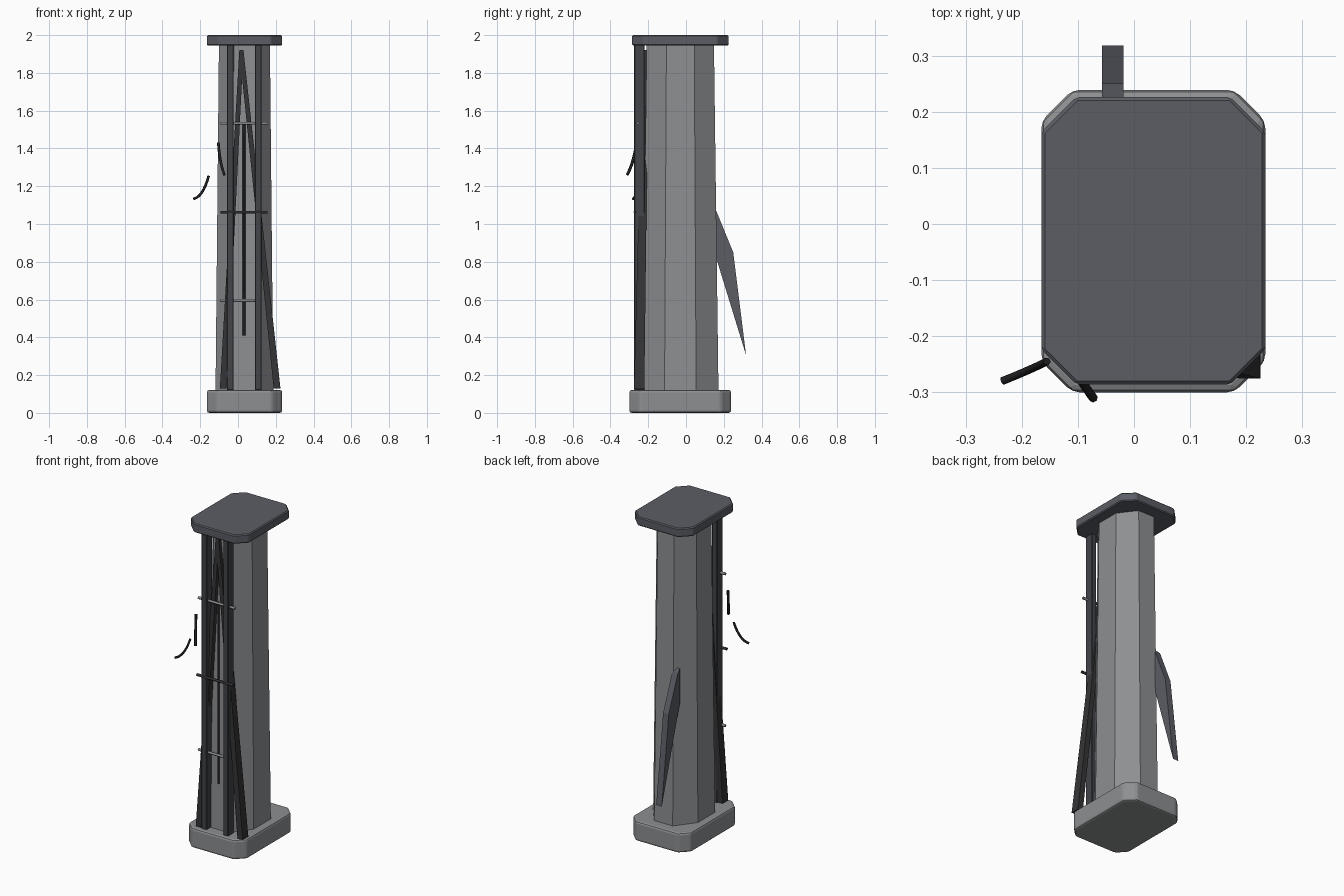
import bpy, bmesh, math
from mathutils import Vector

if "Cube" in bpy.data.objects:
    bpy.data.objects.remove(bpy.data.objects["Cube"])


def mat(name, c):
    m = bpy.data.materials.new(name)
    m.diffuse_color = (*c, 1)
    m.use_nodes = True
    m.node_tree.nodes["Principled BSDF"].inputs["Base Color"].default_value = m.diffuse_color
    return m


STONE = mat("light grey", (0.27, 0.275, 0.285))
CAP = mat("slate", (0.105, 0.11, 0.13))
STEEL = mat("dark steel", (0.055, 0.058, 0.068))
BRACE = mat("charcoal", (0.035, 0.035, 0.038))
BLACK = mat("cable black", (0.014, 0.014, 0.016))


def prism(name, bottom, top, m, bevel=0, segs=2):
    """Closed solid between two matching loops of points."""
    bm = bmesh.new()
    a = [bm.verts.new(p) for p in bottom]
    b = [bm.verts.new(p) for p in top]
    n = len(a)
    bm.faces.new(a[::-1])
    bm.faces.new(b)
    for i in range(n):
        bm.faces.new((a[i], a[(i + 1) % n], b[(i + 1) % n], b[i]))
    bmesh.ops.recalc_face_normals(bm, faces=bm.faces)
    if bevel:
        bmesh.ops.bevel(bm, geom=bm.edges[:], offset=bevel, segments=segs,
                        profile=0.5, affect='EDGES')
    me = bpy.data.meshes.new(name)
    bm.to_mesh(me)
    bm.free()
    me.materials.append(m)
    ob = bpy.data.objects.new(name, me)
    bpy.context.collection.objects.link(ob)
    return ob


def corner_rect(x0, x1, y0, y1, c, z):
    return [(x0 + c, y0, z), (x1 - c, y0, z), (x1, y0 + c, z), (x1, y1 - c, z),
            (x1 - c, y1, z), (x0 + c, y1, z), (x0, y1 - c, z), (x0, y0 + c, z)]


def rect(cx, cy, z, w, d):
    return [(cx + sx * w / 2, cy + sy * d / 2, z)
            for sx, sy in ((-1, -1), (1, -1), (1, 1), (-1, 1))]


def tube(name, pts, r, m):
    cu = bpy.data.curves.new(name, 'CURVE')
    cu.dimensions = '3D'
    cu.bevel_depth = r
    cu.bevel_resolution = 1
    cu.use_fill_caps = True
    s = cu.splines.new('POLY')
    s.points.add(len(pts) - 1)
    for p, q in zip(s.points, pts):
        p.co = (*q, 1)
    cu.materials.append(m)
    ob = bpy.data.objects.new(name, cu)
    bpy.context.collection.objects.link(ob)


def sag(a, b, c, n=8):
    """Quadratic curve points from a to c, pulled towards b."""
    a, b, c = Vector(a), Vector(b), Vector(c)
    return [a * (1 - t) ** 2 + b * 2 * t * (1 - t) + c * t * t
            for t in (i / n for i in range(n + 1))]


# base and cap slabs
prism("base", corner_rect(-0.165, 0.234, -0.30, 0.239, 0.055, 0),
      corner_rect(-0.165, 0.234, -0.30, 0.239, 0.055, 0.122), STONE, 0.013)
prism("cap", corner_rect(-0.165, 0.234, -0.286, 0.226, 0.062, 1.945),
      corner_rect(-0.165, 0.234, -0.286, 0.226, 0.062, 2.0), CAP, 0.006, 1)


# tapered eight-sided shaft
def octagon(hx, hy, z):
    k = 1 / math.cos(math.pi / 8)
    return [(0.034 + hx * k * math.cos((i + 0.5) * math.pi / 4),
             -0.03 + hy * k * math.sin((i + 0.5) * math.pi / 4), z) for i in range(8)]


prism("shaft", octagon(0.153, 0.202, 0.115), octagon(0.135, 0.178, 1.95), STONE)

# upright rails on the front
for side, x in (("left", -0.041), ("right", 0.107)):
    prism(side + "_rail", rect(x, -0.247, 0.12, 0.036, 0.056),
          rect(x, -0.247, 1.95, 0.036, 0.056), STEEL, 0.004, 1)

# splayed braces meeting near the top
for side, x in (("left", -0.078), ("right", 0.207)):
    prism(side + "_brace", rect(x, -0.248, 0.128, 0.036, 0.055),
          rect(0.018, -0.214, 1.92, 0.022, 0.03), BRACE)

# cross rods and hanging centre rod
for name, z, m, x1 in (("lower", 0.595, STONE, 0.12), ("middle", 1.063, BRACE, 0.157),
                       ("upper", 1.533, STONE, 0.16)):
    y = -0.27 if name == "middle" else -0.255
    tube(name + "_cross_rod", [(-0.092, y, z), (x1, y, z)], 0.008, m)
tube("centre_rod", [(0.032, -0.235, 0.41), (0.032, -0.235, 1.53)], 0.007, BLACK)

# loose cable pieces
tube("outer_cable", sag((-0.155, -0.245, 1.255), (-0.185, -0.26, 1.145),
                        (-0.235, -0.28, 1.133)), 0.007, BLACK)
tube("inner_cable", sag((-0.104, -0.262, 1.43), (-0.098, -0.275, 1.33),
                        (-0.072, -0.311, 1.26)), 0.008, BLACK)

# blade fin on the back
fin = [(0.14, 1.09), (0.16, 1.07), (0.25, 0.85), (0.318, 0.305), (0.16, 0.82), (0.14, 0.88)]
prism("back_fin", [(-0.057, y, z) for y, z in fin], [(-0.019, y, z) for y, z in fin], CAP)
